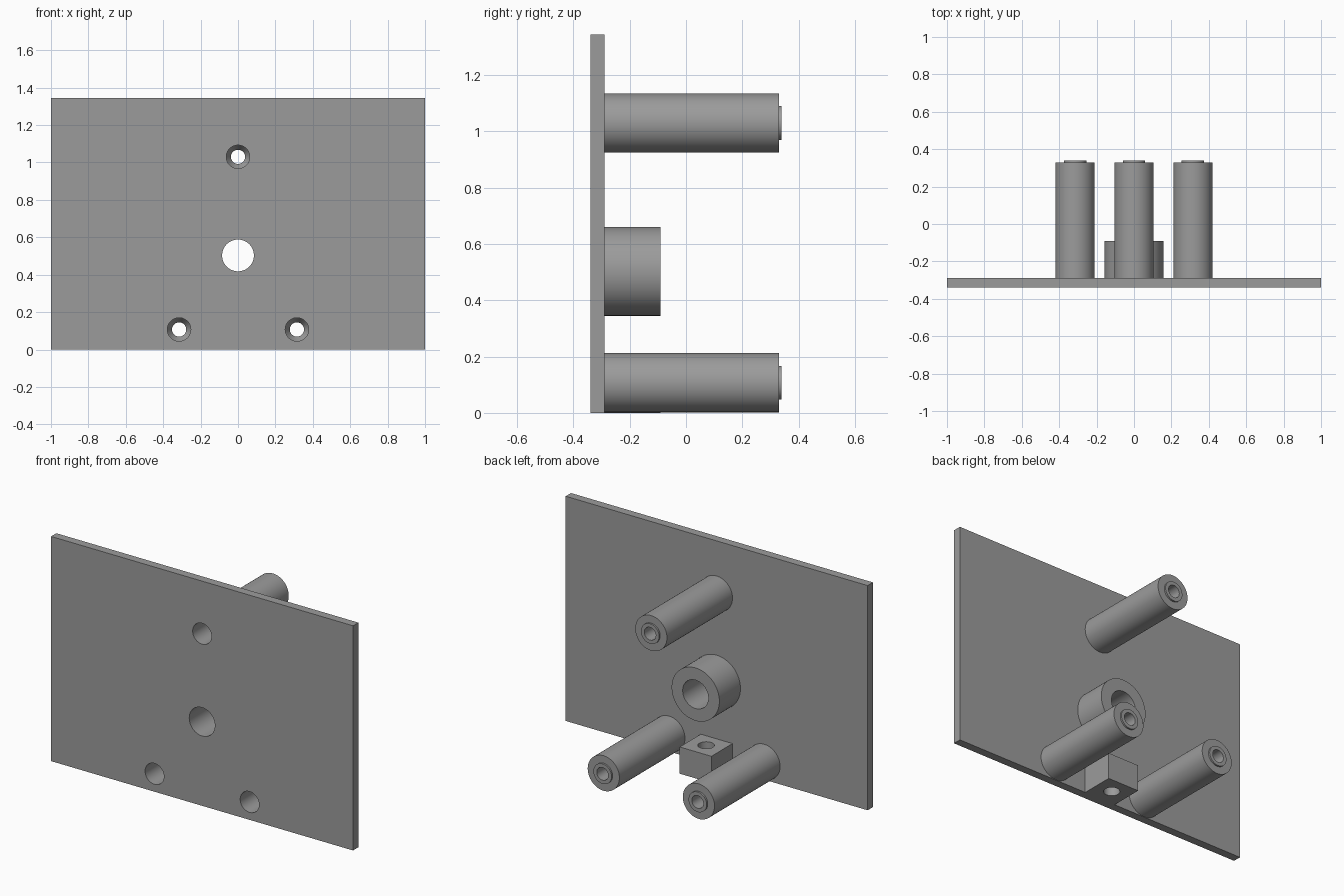
import bpy, bmesh, math

if "Cube" in bpy.data.objects:
    bpy.data.objects.remove(bpy.data.objects["Cube"])

SEG = 64
FRONT, BACK = -0.34, -0.29            # plate faces in y
POSTS = [(0, 1.03), (-0.315, 0.107), (0.315, 0.107)]
HUB_Z, HUB_BORE, POST_BORE = 0.503, 0.085, 0.0625

grey = bpy.data.materials.new("mid grey")
grey.diffuse_color = (0.33, 0.33, 0.33, 1)
grey.use_nodes = True
grey.node_tree.nodes["Principled BSDF"].inputs["Base Color"].default_value = grey.diffuse_color


def finish(ob):
    if not ob.data.materials:
        ob.data.materials.append(grey)
    bpy.ops.object.select_all(action='DESELECT')
    ob.select_set(True)
    bpy.context.view_layer.objects.active = ob
    bpy.ops.object.shade_smooth_by_angle(angle=math.radians(30))


def box(name, lo, hi):
    size = [b - a for a, b in zip(lo, hi)]
    mid = [(a + b) / 2 for a, b in zip(lo, hi)]
    bm = bmesh.new()
    bmesh.ops.create_cube(bm, size=1)
    bmesh.ops.scale(bm, vec=size, verts=bm.verts)
    bmesh.ops.translate(bm, vec=mid, verts=bm.verts)
    me = bpy.data.meshes.new(name)
    bm.to_mesh(me)
    bm.free()
    me.materials.append(grey)
    ob = bpy.data.objects.new(name, me)
    bpy.context.collection.objects.link(ob)
    return ob


def drill(ob, radius, loc, rot=(0, 0, 0)):
    """Cut a round hole through an object."""
    bpy.ops.mesh.primitive_cylinder_add(vertices=SEG, radius=radius, depth=0.6,
                                        location=loc, rotation=rot)
    cutter = bpy.context.object
    cutter.hide_render = True
    mod = ob.modifiers.new("hole", 'BOOLEAN')
    mod.operation, mod.solver, mod.object = 'DIFFERENCE', 'EXACT', cutter
    bpy.context.view_layer.objects.active = ob
    bpy.ops.object.modifier_apply(modifier=mod.name)
    bpy.data.objects.remove(cutter, do_unlink=True)


def lathe(name, profile, x, z):
    """Turn (radius, y) points about an axis running along y."""
    verts, faces = [], []
    for r, y in profile:
        for i in range(SEG):
            a = math.tau * i / SEG
            verts.append((x + r * math.cos(a), y, z + r * math.sin(a)))
    for j in range(len(profile) - 1):
        for i in range(SEG):
            k = (i + 1) % SEG
            faces.append((j * SEG + i, (j + 1) * SEG + i,
                          (j + 1) * SEG + k, j * SEG + k))
    me = bpy.data.meshes.new(name)
    me.from_pydata(verts, [], faces)
    ob = bpy.data.objects.new(name, me)
    bpy.context.collection.objects.link(ob)
    finish(ob)
    return ob


# Base plate with four through holes
plate = box("base_plate", (-1, FRONT, 0), (1, BACK, 1.345))
sideways = (math.pi / 2, 0, 0)
for px, pz in POSTS:
    drill(plate, POST_BORE, (px, FRONT, pz), sideways)
drill(plate, HUB_BORE, (0, FRONT, HUB_Z), sideways)
finish(plate)

# Long posts: raised lip at the tip, wide bore tapering to a narrow one
post = [(0.105, BACK), (0.105, 0.33), (0.06, 0.33), (0.06, 0.34),
        (0.038, 0.34), (0.038, 0.24), (POST_BORE, 0.20), (POST_BORE, BACK)]
for n, (px, pz) in enumerate(POSTS):
    lathe(f"post_{n + 1}", post, px, pz)

# Short central hub
lathe("hub", [(0.158, BACK), (0.158, -0.09), (HUB_BORE, -0.09), (HUB_BORE, BACK)],
      0, HUB_Z)

# Lower lug with a vertical hole
lug = box("lug", (-0.105, BACK, 0), (0.105, -0.09, 0.16))
drill(lug, 0.045, (0, -0.19, 0.08))
finish(lug)
